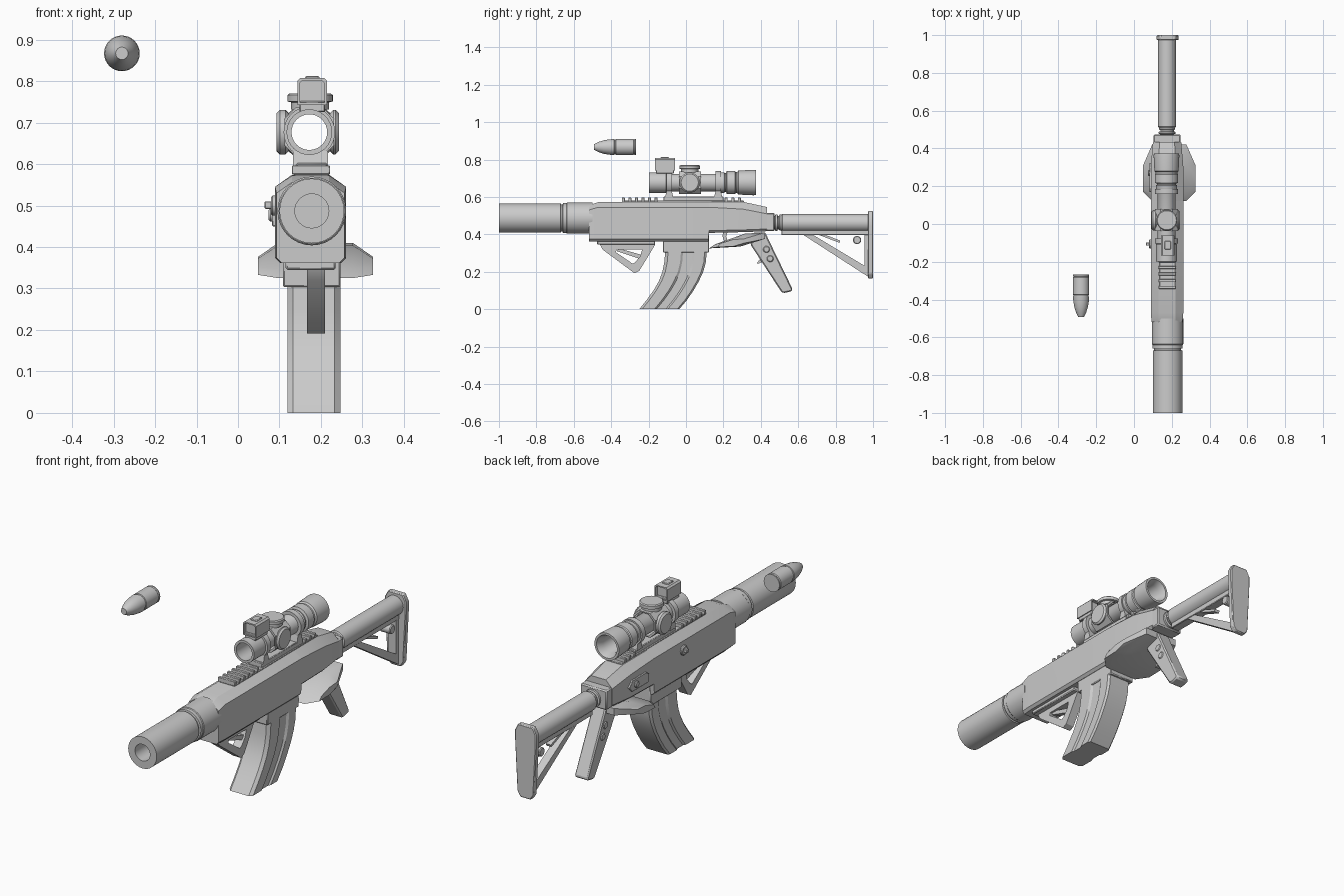
import bpy, bmesh, math
from mathutils import Vector

if "Cube" in bpy.data.objects:
    bpy.data.objects.remove(bpy.data.objects["Cube"])

CX = 0.175  # centre line of the long assembly


def finish(name, bm, angle=30, bevel=0.0):
    bmesh.ops.remove_doubles(bm, verts=bm.verts, dist=1e-5)
    bmesh.ops.recalc_face_normals(bm, faces=bm.faces)
    me = bpy.data.meshes.new(name)
    bm.to_mesh(me)
    bm.free()
    me.polygons.foreach_set("use_smooth", [True] * len(me.polygons))
    me.set_sharp_from_angle(angle=math.radians(angle))
    ob = bpy.data.objects.new(name, me)
    bpy.context.collection.objects.link(ob)
    if bevel:
        m = ob.modifiers.new("edge", 'BEVEL')
        m.width, m.segments = bevel, 1
    return ob


def loft(name, sections, bevel=0.0):
    """Skin a list of equal-length closed sections and cap both ends."""
    bm = bmesh.new()
    rings = [[bm.verts.new(p) for p in s] for s in sections]
    n = len(rings[0])
    for a, b in zip(rings, rings[1:]):
        for i in range(n):
            j = (i + 1) % n
            bm.faces.new((a[i], a[j], b[j], b[i]))
    bm.faces.new(rings[0])
    bm.faces.new(rings[-1])
    return finish(name, bm, bevel=bevel)


def prism(name, yz, half, cx=CX, bevel=0.0):
    return loft(name, [[(cx + s * half, y, z) for y, z in yz] for s in (-1, 1)], bevel)


def box(name, x, y, z, bevel=0.0):
    return prism(name, [(y[0], z[0]), (y[1], z[0]), (y[1], z[1]), (y[0], z[1])],
                 (x[1] - x[0]) / 2, (x[0] + x[1]) / 2, bevel)


def frame(name, outer, inner, half, cx=CX):
    """Open frame: outer and inner outlines in y-z, thickened along x."""
    bm = bmesh.new()
    n = len(outer)
    v = [[bm.verts.new((cx + s * half, y, z)) for y, z in o]
         for s, o in ((-1, outer), (1, outer), (1, inner), (-1, inner))]
    for k in range(4):
        a, b = v[k], v[(k + 1) % 4]
        for i in range(n):
            j = (i + 1) % n
            bm.faces.new((a[i], a[j], b[j], b[i]))
    return finish(name, bm)


def lathe(name, profile, c, axis='Y', n=32, closed=False):
    """Revolve (radius, distance) pairs about an axis through c."""
    bm = bmesh.new()
    rings = []
    for r, t in profile:
        ring = []
        for i in range(n):
            a = 2 * math.pi * i / n
            u, w = r * math.cos(a), r * math.sin(a)
            p = {'X': (t, u, w), 'Y': (u, t, w), 'Z': (u, w, t)}[axis]
            ring.append(bm.verts.new(Vector(c) + Vector(p)))
        rings.append(ring)
    pairs = list(zip(rings, rings[1:])) + ([(rings[-1], rings[0])] if closed else [])
    for a, b in pairs:
        for i in range(n):
            j = (i + 1) % n
            bm.faces.new((a[i], a[j], b[j], b[i]))
    if not closed:
        bm.faces.new(rings[0])
        bm.faces.new(rings[-1])
    return finish(name, bm)


def disc(name, r, t0, t1, c, axis, n=32, b=0.004):
    return lathe(name, [(r - b, t0), (r, t0 + b), (r, t1 - b), (r - b, t1)], c, axis, n)


# front tube and sleeve
lathe("front_tube", [(.041, -.85), (.041, -1), (.078, -1), (.078, -.67), (.072, -.668),
                     (.072, -.66), (.080, -.658), (.080, -.64), (.083, -.636), (.083, -.5)],
      (.178, 0, .487))


# main body: lofted along y
def body_section(y, zb, zs, zt, hw, ht):
    half = [(hw - .012, zb), (hw, zb + .012), (hw, zs), (ht, zt)]
    pts = half + [(-x, z) for x, z in reversed(half)]
    return [(CX + x, y, z) for x, z in pts]


loft("body", [body_section(*s) for s in (
    (-.519, .362, .53, .556, .082, .045), (-.47, .362, .545, .572, .086, .045),
    (.120, .362, .545, .574, .086, .045), (.123, .408, .545, .574, .086, .045),
    (.305, .412, .535, .574, .086, .045), (.433, .417, .51, .546, .075, .04))])
box("rear_block", (.103, .247), (.42, .474), (.417, .515), .006)
box("magazine_housing", (.108, .247), (-.123, .123), (.303, .40), .004)
box("lower_rail", (.115, .235), (-.475, -.165), (.345, .37), .004)

# top rail with teeth
box("top_rail", (.135, .22), (-.34, .31), (.565, .580), .003)
box("scope_rail", (.14, .215), (-.12, .20), (.575, .602), .003)
for i, y in enumerate([-.335 + .035 * k for k in range(6)] + [.215, .25, .285]):
    box(f"rail_tooth_{i}", (.130, .222), (y - .008, y + .008), (.575, .597), .002)

# left side fittings: handle, selector panel
box("side_handle", (.064, .10), (-.115, -.098), (.492, .51), .002)
disc("side_handle_base", .024, -.013, .012, (.092, -.106, .5), 'X', 16)
prism("side_panel", [(.17, .45), (.30, .45), (.325, .475), (.30, .505), (.19, .505), (.17, .49)],
      .006, .088, .002)
disc("selector", .016, -.012, .012, (.086, .27, .477), 'X', 16)

# curved magazine with side grooves
HALF = [(0, .050), (.07, .064), (.38, .064), (.43, .057), (.66, .057), (.71, .064),
        (.95, .064), (1, .056)]
secs = []
for z, f, b in ((.32, -.110, .112), (.25, -.116, .106), (.20, -.126, .092), (.15, -.145, .069),
                (.10, -.174, .040), (.05, -.210, .006), (0, -.250, -.036)):
    pts = [(CX + .008 + h, u) for u, h in HALF] + [(CX + .008 - h, u) for u, h in reversed(HALF)]
    secs.append([(x, f + (b - f) * u, z) for x, u in pts])
loft("magazine", secs)

# triangular front grip
frame("front_grip",
      [(-.46, .345), (-.445, .318), (-.275, .192), (-.25, .205), (-.215, .262), (-.165, .345)],
      [(-.37, .318), (-.375, .305), (-.285, .243), (-.272, .25), (-.245, .283), (-.235, .318)],
      .022, .188)
prism("front_grip_brace", [(-.37, .31), (-.25, .27), (-.235, .29), (-.36, .325)], .012, .188)

# side wings around the trigger
inner = [(.122, .325), (.155, .347), (.315, .404), (.422, .410), (.422, .376), (.29, .335)]
outer = [(.17, .333), (.185, .352), (.25, .372), (.31, .376), (.31, .353), (.25, .335)]
loft("wing_guard", [[(.187 + s * h, y, z) for y, z in pts] for s, h, pts in
                    ((-1, .139, outer), (-1, .09, inner), (1, .09, inner), (1, .139, outer))])
prism("trigger", [(.20, .42), (.225, .42), (.215, .39), (.225, .355), (.205, .36), (.195, .39)], .012)

# slanted rear grip
prism("rear_grip", [(.345, .345), (.36, .41), (.425, .41), (.44, .375), (.57, .107), (.565, .096),
                    (.522, .086), (.51, .092)], .036, bevel=.008)
for k, (y, z) in enumerate(((.378, .275), (.405, .30))):
    prism(f"grip_hook_{k}", [(y + .03, z + .01), (y, z - .03), (y + .012, z - .03), (y + .04, z - .02)],
          .012)
for k, (y, z) in enumerate(((.43, .32), (.45, .27))):
    disc(f"grip_button_{k}", .018, -.040, .040, (CX, y, z), 'X', 16)

# rear stock
lathe("stock_neck", [(.036, .46), (.036, .475), (.044, .478), (.044, .488), (.036, .491),
                     (.036, .497), (.042, .5), (.042, .52)], (CX, 0, .463), n=24)
lathe("stock_tube", [(.042, .508), (.047, .515), (.047, .98)], (CX, 0, .462))
box("stock_underbar", (.152, .198), (.510, .975), (.396, .44), .003)
frame("stock_frame", [(.60, .415), (.976, .415), (.976, .172)],
      [(.675, .400), (.955, .400), (.955, .232)], .020)
prism("stock_lever", [(.69, .405), (.725, .405), (.825, .367), (.82, .355)], .014)
disc("stock_pin", .022, -.03, .03, (CX, .915, .37), 'X', 20)
plate = [(.028, .165), (.045, .19), (.058, .44), (.058, .49), (.04, .524)]
outline = [(x, z) for x, z in plate] + [(-x, z) for x, z in reversed(plate)]
loft("butt_plate", [[(.178 + x, y, z) for x, z in outline] for y in (.973, 1.0)], .004)

# hollow scope tube
S = (.172, 0, .677)
lathe("scope_tube", [
    (.043, -.198), (.055, -.198), (.055, -.108), (.047, -.10), (.047, .17), (.055, .185),
    (.055, .205), (.050, .208), (.050, .214), (.062, .218), (.062, .262), (.057, .266),
    (.057, .274), (.064, .28), (.068, .36), (.067, .373), (.056, .373), (.043, .34)], S,
    closed=True)
for i, y in enumerate((-.09, .172)):
    lathe(f"scope_ring_{i}", [(.045, y - .014), (.062, y - .014), (.062, y + .014), (.045, y + .014)],
          S, closed=True)
    prism(f"scope_foot_{i}", [(y - .022, .597), (y + .022, .597), (y + .014, .632), (y - .014, .632)],
          .042, .175)

# turret housing, hollow through the middle, with three knobs
sq = [(math.cos(a), math.sin(a)) for a in [math.pi / 8 + k * math.pi / 4 for k in range(8)]]
bm = bmesh.new()
loops = []
for r, y in ((.047, -.037), (.066, -.037), (.066, .08), (.047, .08)):
    loops.append([bm.verts.new((S[0] + max(-.06, min(.06, c * r * 1.25)), y,
                                S[2] + max(-.06, min(.06, s * r * 1.25)))) for c, s in sq])
for a, b in zip(loops, loops[1:]):
    for i in range(8):
        bm.faces.new((a[i], a[(i + 1) % 8], b[(i + 1) % 8], b[i]))
finish("turret_housing", bm)
for nm, t in (("side_knob_left", (-.079, -.05)), ("side_knob_right", (.05, .071))):
    disc(nm, .054, *t, (S[0], .02, S[2]), 'X', b=.008)
lathe("top_knob", [(.046, .055), (.046, .072), (.055, .074), (.055, .089), (.05, .093)],
      (.174, .02, S[2]), 'Z')

# small sight above the scope front
box("mini_sight_base", (.148, .21), (-.16, -.065), (.725, .752), .003)
cz = [(.036, .742), (.036, .80), (.028, .808), (-.028, .808), (-.036, .80), (-.036, .742)]
loft("mini_sight_hood", [[(.179 + x * k, y, .775 + (z - .775) * k) for x, z in cz]
                         for y, k in ((-.150, .82), (-.166, .82), (-.166, 1), (-.06, 1),
                                      (-.06, .82), (-.076, .82))])
box("mini_sight_cap", (.162, .196), (-.135, -.09), (.80, .813), .003)

# separate pointed capsule beside the assembly
lathe("capsule", [(.015, -.492), (.027, -.468), (.036, -.44), (.041, -.41), (.043, -.385),
                  (.040, -.383), (.040, -.376), (.043, -.374), (.043, -.282), (.040, -.278),
                  (.043, -.274), (.043, -.268)], (-.28, 0, .867))
